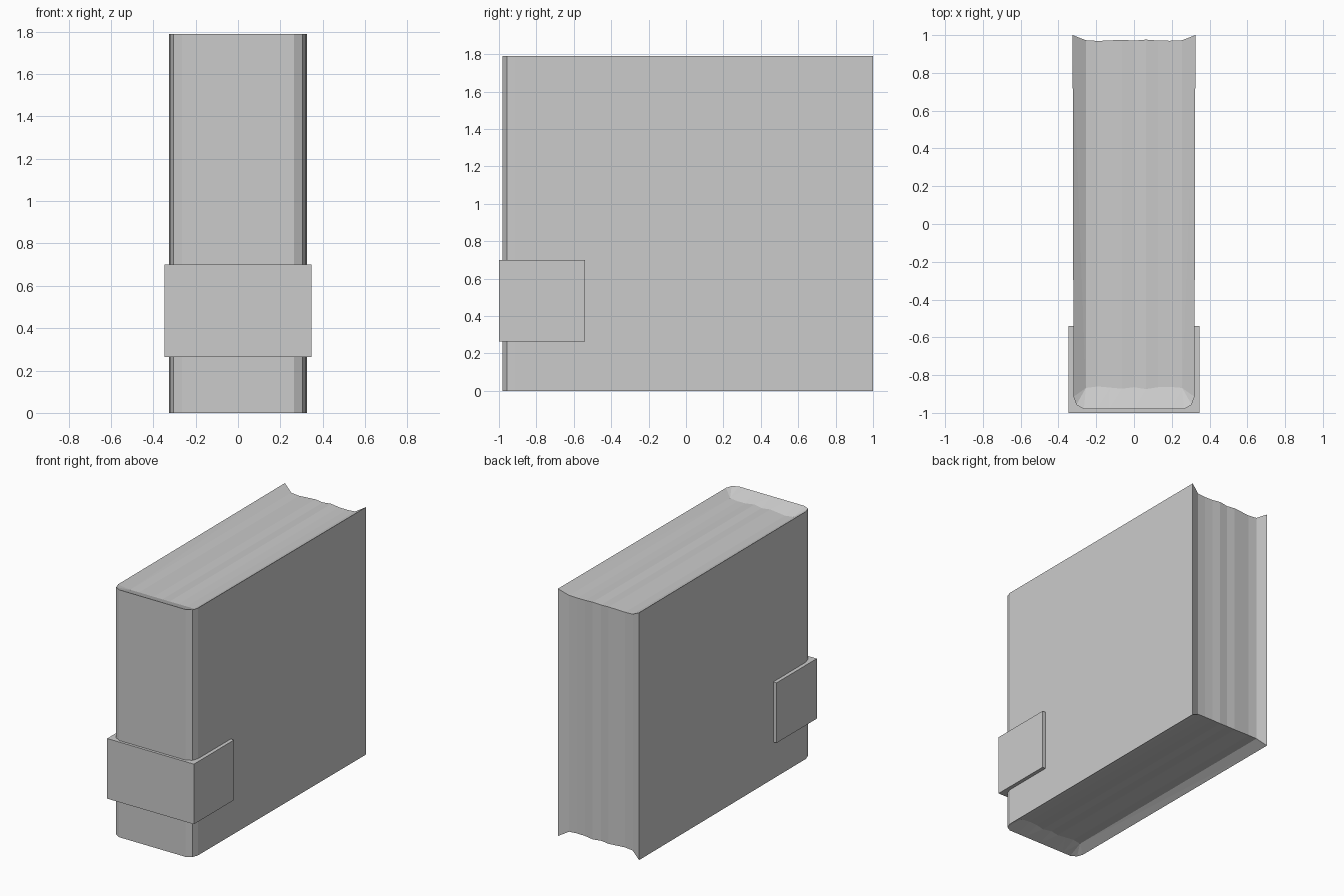
import bpy, bmesh

if "Cube" in bpy.data.objects:
    bpy.data.objects.remove(bpy.data.objects["Cube"])

H = 1.79        # book height
BACK = 1.0      # fore-edge position


def make_object(name, verts, faces):
    bm = bmesh.new()
    vs = [bm.verts.new(v) for v in verts]
    for f in faces:
        bm.faces.new([vs[i] for i in f])
    bmesh.ops.remove_doubles(bm, verts=bm.verts, dist=0.0005)
    bmesh.ops.recalc_face_normals(bm, faces=bm.faces)
    me = bpy.data.meshes.new(name)
    bm.to_mesh(me)
    bm.free()
    ob = bpy.data.objects.new(name, me)
    bpy.context.collection.objects.link(ob)
    return ob


def strip(name, rows):
    """Skin a list of equally long point rows with quads."""
    n = len(rows[0])
    verts = [p for r in rows for p in r]
    faces = [(i * n + j, i * n + j + 1, (i + 1) * n + j + 1, (i + 1) * n + j)
             for i in range(len(rows) - 1) for j in range(n - 1)]
    return make_object(name, verts, faces)


# Cover: two boards and a bevelled spine, as one U-shaped profile
half = [(0.265, -0.98), (0.305, -0.957), (0.32, -0.915), (0.325, BACK)]
outline = [(-x, y) for x, y in reversed(half)] + half
strip("cover", [[(x, y, 0), (x, y, H)] for x, y in outline])

# Page block: wavy recessed columns running over top, fore-edge and bottom
wave = [0, 0.004, 0.001, -0.002, 0.002, -0.003, 0.002, 0.003, 0]
inner = [(-0.255 + 0.51 * i / 8, w) for i, w in enumerate(wave)]


def column(spine, x, inner_y, depth, back_y):
    sx, sy = spine
    ix = x if depth else sx
    top = [(sx, sy, H), (ix, inner_y, H - depth), (x, back_y, H - depth)]
    return top + [(px, py, H - pz) for px, py, pz in reversed(top)]


def edge_columns(s):
    rim = column((s * 0.32, -0.915), s * 0.325, -0.915, 0, BACK)
    corner = column((s * 0.305, -0.957), s * 0.255, -0.868, 0.04, 0.973)
    return [rim, corner]


cols = edge_columns(-1)
for x, w in inner:
    cols.append(column((x * 0.265 / 0.255, -0.98), x,
                       -0.868 + 2 * w, 0.04 + w, 0.973 - w))
cols += reversed(edge_columns(1))
pages = strip("pages", cols)
bm = bmesh.new()
bm.from_mesh(pages.data)
bmesh.ops.dissolve_degenerate(bm, edges=bm.edges, dist=0.0005)
bmesh.ops.triangulate(bm, faces=[f for f in bm.faces if len(f.verts) > 3])
bmesh.ops.recalc_face_normals(bm, faces=bm.faces)
bm.to_mesh(pages.data)
bm.free()

# Label band wrapped round the spine
bpy.ops.mesh.primitive_cube_add(size=1, location=(0, -0.77, 0.4825))
band = bpy.context.object
band.name = "spine_band"
band.scale = (0.694, 0.46, 0.435)
